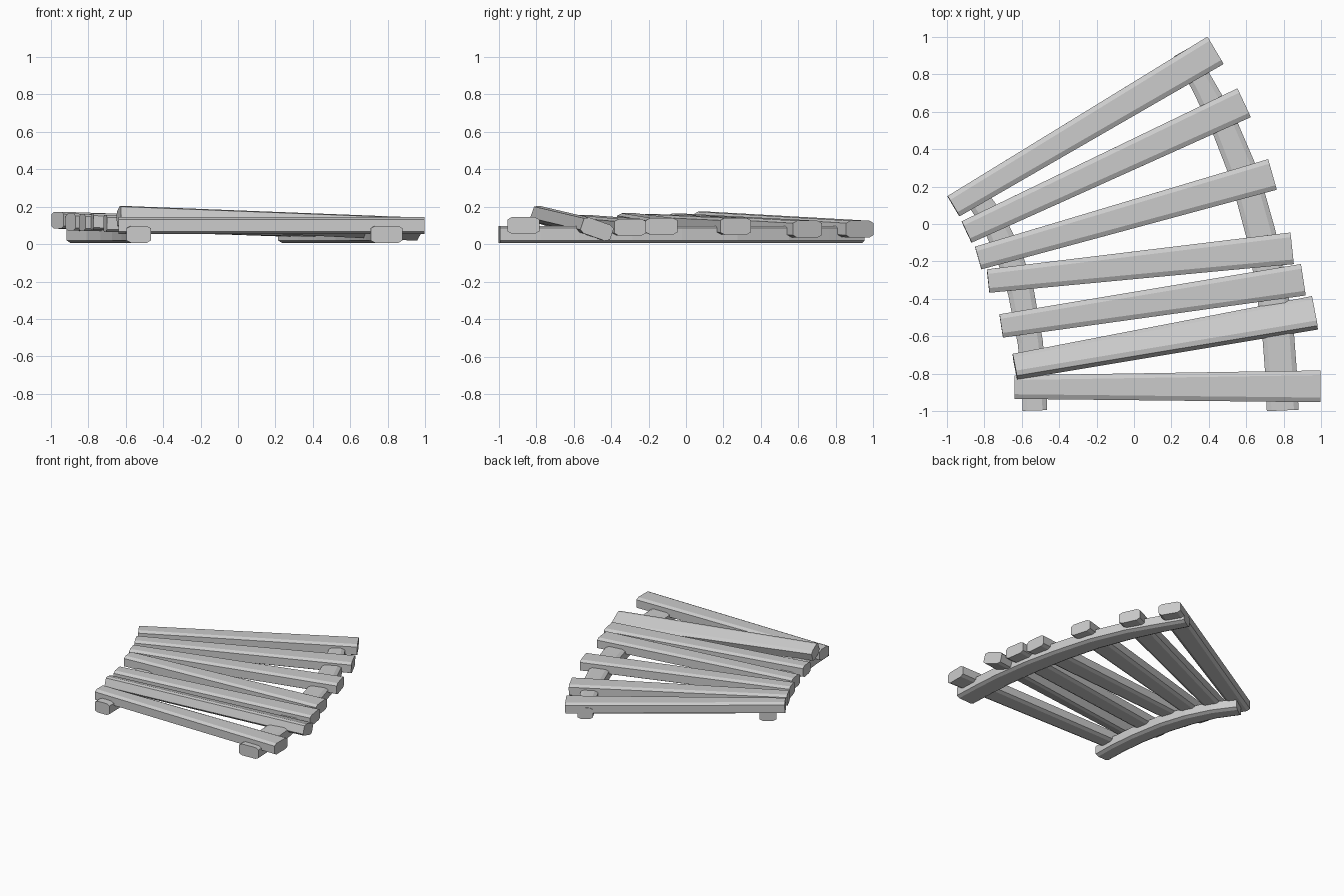
import bpy, bmesh, math
from mathutils import Vector

if "Cube" in bpy.data.objects:
    bpy.data.objects.remove(bpy.data.objects["Cube"])

CH_W, CH_H = 0.025, 0.013   # chamfer across the width / the height


def beam(name, stations, height):
    """Loft a chamfered rectangle through stations (x, y, z, width, roll degrees)."""
    bm = bmesh.new()
    pts = [Vector(s[:3]) for s in stations]
    rings = []
    for i, (x, y, z, w, roll) in enumerate(stations):
        t = (pts[min(i + 1, len(pts) - 1)] - pts[max(i - 1, 0)]).normalized()
        side = Vector((-t.y, t.x, 0)).normalized()
        up = t.cross(side)
        c, s = math.cos(math.radians(roll)), math.sin(math.radians(roll))
        side, up = side * c + up * s, up * c - side * s
        a, b = w / 2, height / 2
        prof = [(a, b - CH_H), (a - CH_W, b), (CH_W - a, b), (-a, b - CH_H),
                (-a, CH_H - b), (CH_W - a, -b), (a - CH_W, -b), (a, CH_H - b)]
        rings.append([bm.verts.new(pts[i] + side * u + up * v) for u, v in prof])
    for r0, r1 in zip(rings, rings[1:]):
        for k in range(8):
            n = (k + 1) % 8
            bm.faces.new((r0[k], r0[n], r1[n], r1[k]))
    bm.faces.new(rings[0])
    bm.faces.new(rings[-1])
    bmesh.ops.recalc_face_normals(bm, faces=bm.faces)
    me = bpy.data.meshes.new(name)
    bm.to_mesh(me)
    bm.free()
    ob = bpy.data.objects.new(name, me)
    bpy.context.collection.objects.link(ob)
    return ob


# Curved rails lying on the ground
left_path = [(-0.53, -0.997, 0.13), (-0.535, -0.83, 0.133), (-0.555, -0.63, 0.135),
             (-0.605, -0.36, 0.14), (-0.67, -0.16, 0.14), (-0.755, 0.02, 0.13),
             (-0.865, 0.175, 0.125)]
right_path = [(0.795, -0.997, 0.17), (0.785, -0.78, 0.17), (0.77, -0.58, 0.17),
              (0.73, -0.3, 0.167), (0.675, -0.04, 0.16), (0.595, 0.25, 0.155),
              (0.485, 0.52, 0.145), (0.375, 0.73, 0.125), (0.265, 0.925, 0.115)]
for name, path in (("left_rail", left_path), ("right_rail", right_path)):
    beam(name, [(x, y, 0.052, w, 0) for x, y, w in path], 0.092)

# Fanned planks: left end x, y, z; right end x, y, z; roll
planks = [
    (-0.64, -0.872, 0.100, 0.997, -0.868, 0.100, 0),
    (-0.637, -0.763, 0.150, 0.967, -0.475, 0.080, -19),
    (-0.71, -0.545, 0.110, 0.905, -0.298, 0.090, 0),
    (-0.78, -0.305, 0.120, 0.845, -0.130, 0.095, 0),
    (-0.833, -0.182, 0.115, 0.740, 0.265, 0.095, 0),
    (-0.895, -0.043, 0.118, 0.588, 0.648, 0.080, 0),
    (-0.965, 0.095, 0.128, 0.435, 0.928, 0.080, 0),
]
for i, (x0, y0, z0, x1, y1, z1, roll) in enumerate(planks, 1):
    beam(f"plank_{i}", [(x0, y0, z0, 0.126, roll), (x1, y1, z1, 0.17, roll)], 0.09)
